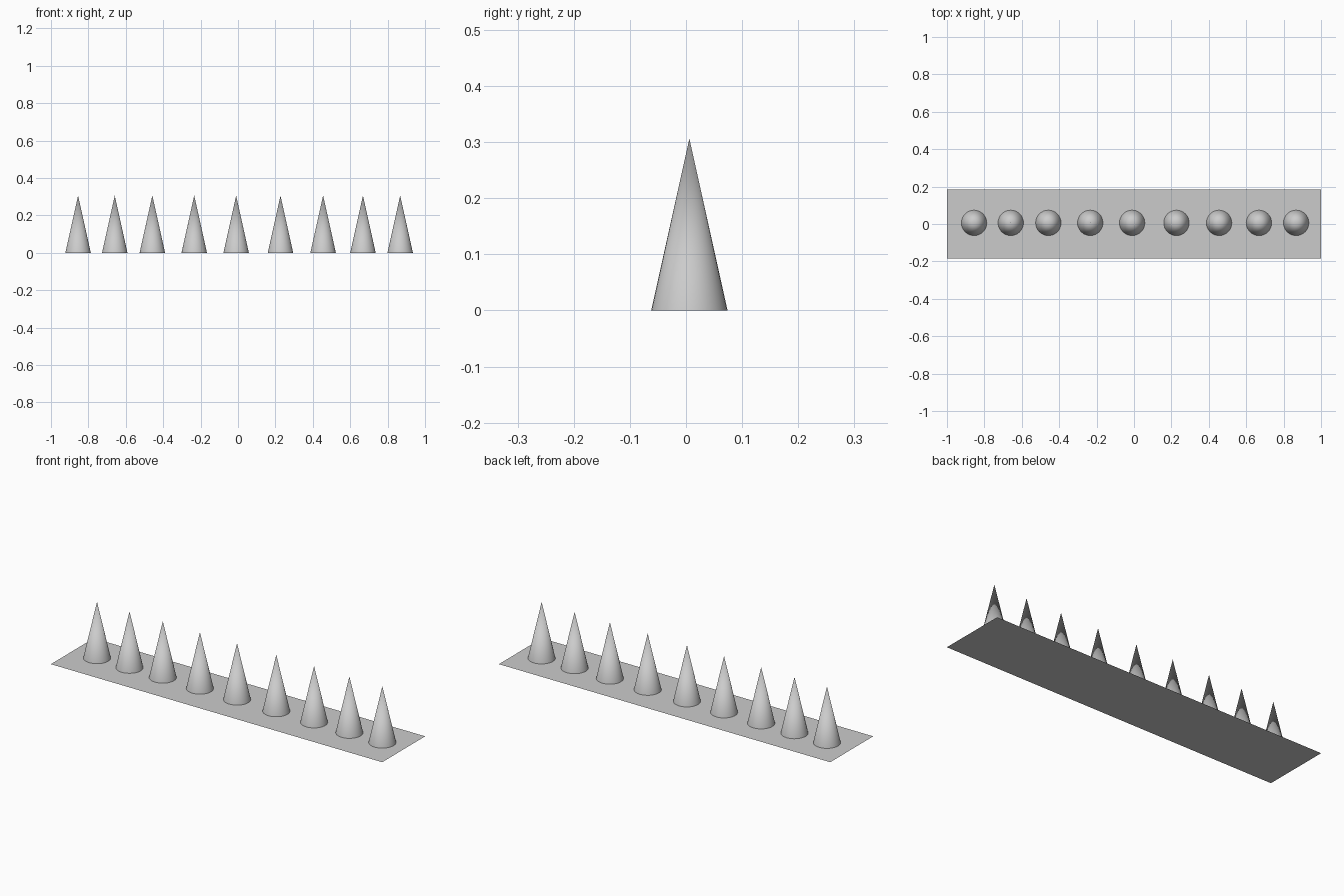
import bpy
import math

if "Cube" in bpy.data.objects:
    bpy.data.objects.remove(bpy.data.objects["Cube"])

HEIGHT = 0.306
RADIUS = 0.068
ROW_Y = 0.006
SPIKE_X = [-0.855, -0.659, -0.458, -0.234, -0.01, 0.227, 0.455, 0.668, 0.867]

# Flat base strip
bpy.ops.mesh.primitive_plane_add(size=2, location=(0, 0, 0))
base = bpy.context.object
base.name = "base_strip"
base.scale = (1, 0.185, 1)
bpy.ops.object.transform_apply(location=False, rotation=False, scale=True)

# Row of cone spikes
for i, x in enumerate(SPIKE_X, 1):
    bpy.ops.mesh.primitive_cone_add(vertices=32, radius1=RADIUS, radius2=0,
                                    depth=HEIGHT, location=(x, ROW_Y, HEIGHT / 2))
    bpy.context.object.name = f"spike_{i}"
    bpy.ops.object.shade_smooth_by_angle(angle=math.radians(30))
